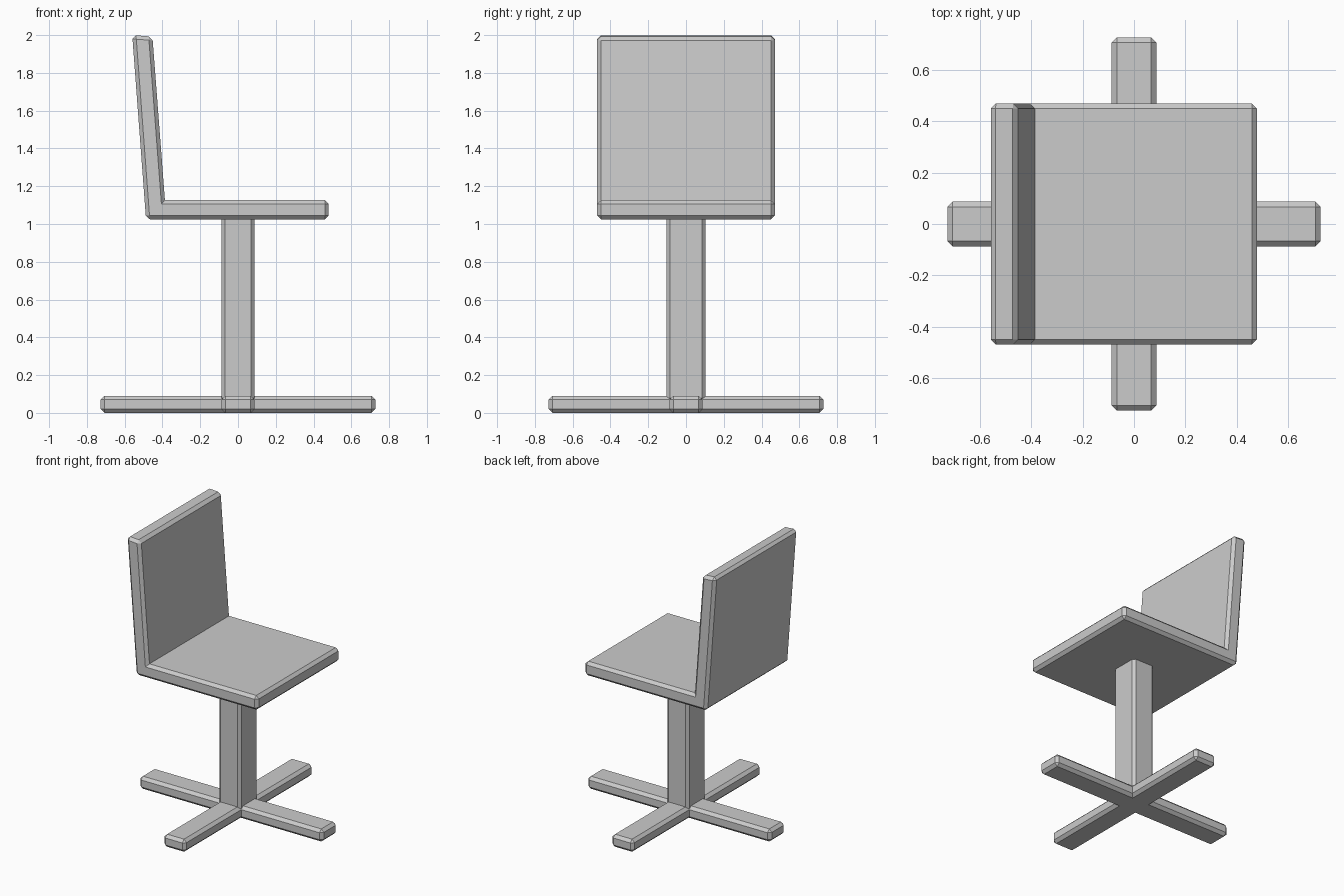
import bpy
import bmesh
from mathutils import Vector

cube = bpy.data.objects.get("Cube")
if cube:
    bpy.data.objects.remove(cube, do_unlink=True)

# One plain grey for the whole chair
grey = bpy.data.materials.new("plain_grey")
grey.use_nodes = True
colour = (0.6, 0.6, 0.6, 1)
grey.diffuse_color = colour
grey.node_tree.nodes["Principled BSDF"].inputs["Base Color"].default_value = colour


def chamfered_prism(name, outline, extrude, chamfer):
    """Extrude a closed outline and chamfer only its outward edges."""
    bm = bmesh.new()
    face = bm.faces.new([bm.verts.new(p) for p in outline])
    result = bmesh.ops.extrude_face_region(bm, geom=[face], use_keep_orig=True)
    moved = [v for v in result["geom"] if isinstance(v, bmesh.types.BMVert)]
    bmesh.ops.translate(bm, verts=moved, vec=Vector(extrude))
    bmesh.ops.recalc_face_normals(bm, faces=bm.faces)
    outward = [e for e in bm.edges if e.is_convex]
    bmesh.ops.bevel(bm, geom=outward, offset=chamfer, segments=1,
                    affect="EDGES", clamp_overlap=True)
    mesh = bpy.data.meshes.new(name)
    bm.to_mesh(mesh)
    bm.free()
    mesh.materials.append(grey)
    obj = bpy.data.objects.new(name, mesh)
    bpy.context.collection.objects.link(obj)
    return obj


# Seat and leaning backrest share one L-shaped side profile
profile = [(-0.487, 1.025), (0.48, 1.025), (0.48, 1.127), (-0.387, 1.127),
           (-0.453, 1.992), (-0.56, 2.0)]
chamfered_prism("seat_and_backrest", [(x, -0.47, z) for x, z in profile],
                (0, 0.94, 0), 0.02)

# Four-armed foot
reach, half = 0.727, 0.087
quarter = [(reach, -half), (reach, half), (half, half)]
cross = []
for turn in range(4):
    for x, y in quarter:
        for _ in range(turn):
            x, y = -y, x
        cross.append((x, y, 0))
chamfered_prism("cross_foot", cross, (0, 0, 0.09), 0.02)

# Central post, running into the foot and the seat
hx, hy = 0.087, 0.102
corners = [(-hx, -hy), (hx, -hy), (hx, hy), (-hx, hy)]
chamfered_prism("post", [(x, y, 0.06) for x, y in corners], (0, 0, 1.0), 0.018)
